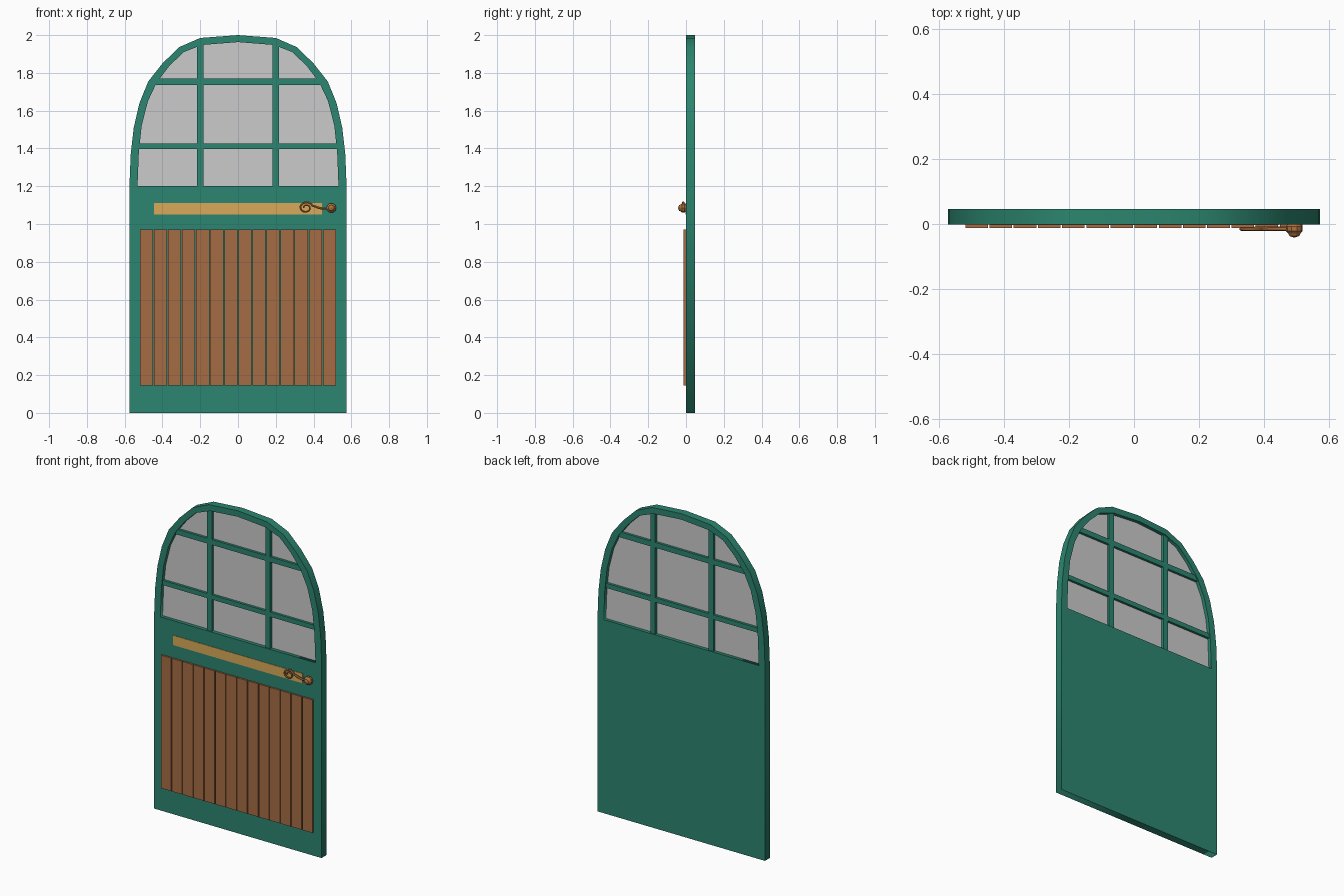
import bpy, bmesh, math
from mathutils import Matrix

if "Cube" in bpy.data.objects:
    bpy.data.objects.remove(bpy.data.objects["Cube"])


def material(name, rgb):
    m = bpy.data.materials.new(name)
    m.diffuse_color = (*rgb, 1)
    m.use_nodes = True
    m.node_tree.nodes["Principled BSDF"].inputs["Base Color"].default_value = m.diffuse_color
    return m


green = material("green paint", (0.025, 0.235, 0.16))
wood = material("plank wood", (0.38, 0.15, 0.06))
gold = material("pale gold", (0.70, 0.40, 0.10))
copper = material("copper", (0.42, 0.17, 0.05))

FRONT, BACK = -0.001, 0.0465


def finish(bm, name, mat):
    bmesh.ops.recalc_face_normals(bm, faces=bm.faces)
    me = bpy.data.meshes.new(name)
    bm.to_mesh(me)
    bm.free()
    ob = bpy.data.objects.new(name, me)
    bpy.context.collection.objects.link(ob)
    if mat:
        me.materials.append(mat)
    return ob


def box(name, x0, x1, y0, y1, z0, z1, mat):
    bm = bmesh.new()
    m = Matrix.Translation(((x0 + x1) / 2, (y0 + y1) / 2, (z0 + z1) / 2))
    m = m @ Matrix.Diagonal((x1 - x0, y1 - y0, z1 - z0, 1))
    bmesh.ops.create_cube(bm, size=1, matrix=m)
    return finish(bm, name, mat)


def mirrored(half):
    return half + [(-x, z) for x, z in reversed(half) if x > 0]


def to_mesh(ob):
    bpy.ops.object.select_all(action='DESELECT')
    ob.select_set(True)
    bpy.context.view_layer.objects.active = ob
    bpy.ops.object.convert(target='MESH')
    return bpy.context.view_layer.objects.active


def slab(name, loops, y0, y1, mat):
    # filled outline in the xz plane; a second loop cuts a hole
    cu = bpy.data.curves.new(name, 'CURVE')
    cu.dimensions = '2D'
    cu.fill_mode = 'BOTH'
    cu.extrude = (y1 - y0) / 2
    for pts in loops:
        s = cu.splines.new('POLY')
        s.points.add(len(pts) - 1)
        for p, (x, z) in zip(s.points, pts):
            p.co = (x, z, 0, 1)
        s.use_cyclic_u = True
    ob = bpy.data.objects.new(name, cu)
    bpy.context.collection.objects.link(ob)
    ob.rotation_euler.x = math.pi / 2
    ob.location.y = (y0 + y1) / 2
    if mat:
        cu.materials.append(mat)
    return to_mesh(ob)


# Arched door leaf with window opening
outer = [(0.574, 0), (0.574, 1.22), (0.568, 1.37), (0.552, 1.51), (0.522, 1.64),
         (0.475, 1.755), (0.40, 1.85), (0.312, 1.936), (0.2, 1.985), (0, 2.0)]
inner = [(0.532, 1.2), (0.525, 1.38), (0.51, 1.52), (0.477, 1.65),
         (0.43, 1.75), (0.365, 1.835), (0.288, 1.91), (0.19, 1.948), (0, 1.963)]
slab("door_leaf", [mirrored(outer), mirrored(inner)], FRONT, BACK, green)

# Window pane
slab("window_pane", [mirrored(inner)], 0.021, 0.025, None)

# Glazing bars, ends cut to the arch
for i, x in enumerate((-0.2, 0.2)):
    box(f"upright_bar_{i}", x - 0.017, x + 0.017, 0.006, 0.04, 1.195, 1.955, green)
for i, (z0, z1, w) in enumerate(((1.398, 1.427, 0.53), (1.737, 1.77, 0.435))):
    box(f"cross_bar_{i}", -w, w, 0.006, 0.04, z0, z1, green)

# Vertical planks
pitch = 1.044 / 14
for i in range(14):
    x = -0.522 + i * pitch
    box(f"plank_{i}", x + 0.002, x + pitch - 0.003, -0.012, FRONT + 0.002, 0.145, 0.97, wood)

# Thin gold band
box("gold_band", -0.445, 0.445, -0.0035, FRONT + 0.002, 1.05, 1.11, gold)

# Knob: faceted profile turned around the y axis
bm = bmesh.new()
profile = [(0.0, 0.0), (0.02, 0.0), (0.026, -0.008), (0.026, -0.022),
           (0.019, -0.029), (0.015, -0.037), (0.0, -0.042)]
verts = [bm.verts.new((r, y, 0)) for r, y in profile]
edges = [bm.edges.new(e) for e in zip(verts, verts[1:])]
bmesh.ops.spin(bm, geom=verts + edges, cent=(0, 0, 0), axis=(0, 1, 0),
               angle=2 * math.pi, steps=10)
bmesh.ops.remove_doubles(bm, verts=bm.verts, dist=1e-5)
knob = finish(bm, "handle_knob", copper)
knob.location = (0.494, 0, 1.085)

# Curled handle arm ending in a spiral
path = [(0.48, 1.085), (0.455, 1.081), (0.43, 1.085), (0.41, 1.092)]
for k in range(25):
    a = math.radians(20 + k * 22)
    r = 0.037 - 0.025 * k / 24
    path.append((0.36 + r * math.cos(a), 1.086 + 0.85 * r * math.sin(a)))
cu = bpy.data.curves.new("handle_scroll", 'CURVE')
cu.dimensions = '3D'
cu.bevel_depth = 0.006
cu.bevel_resolution = 1
cu.use_fill_caps = True
s = cu.splines.new('POLY')
s.points.add(len(path) - 1)
for k, (p, (x, z)) in enumerate(zip(s.points, path)):
    p.co = (x, -0.015, z, 1)
    p.radius = 1.2 - 0.5 * k / (len(path) - 1)
cu.materials.append(copper)
scroll = bpy.data.objects.new("handle_scroll", cu)
bpy.context.collection.objects.link(scroll)
to_mesh(scroll)
bpy.ops.object.shade_smooth_by_angle()
